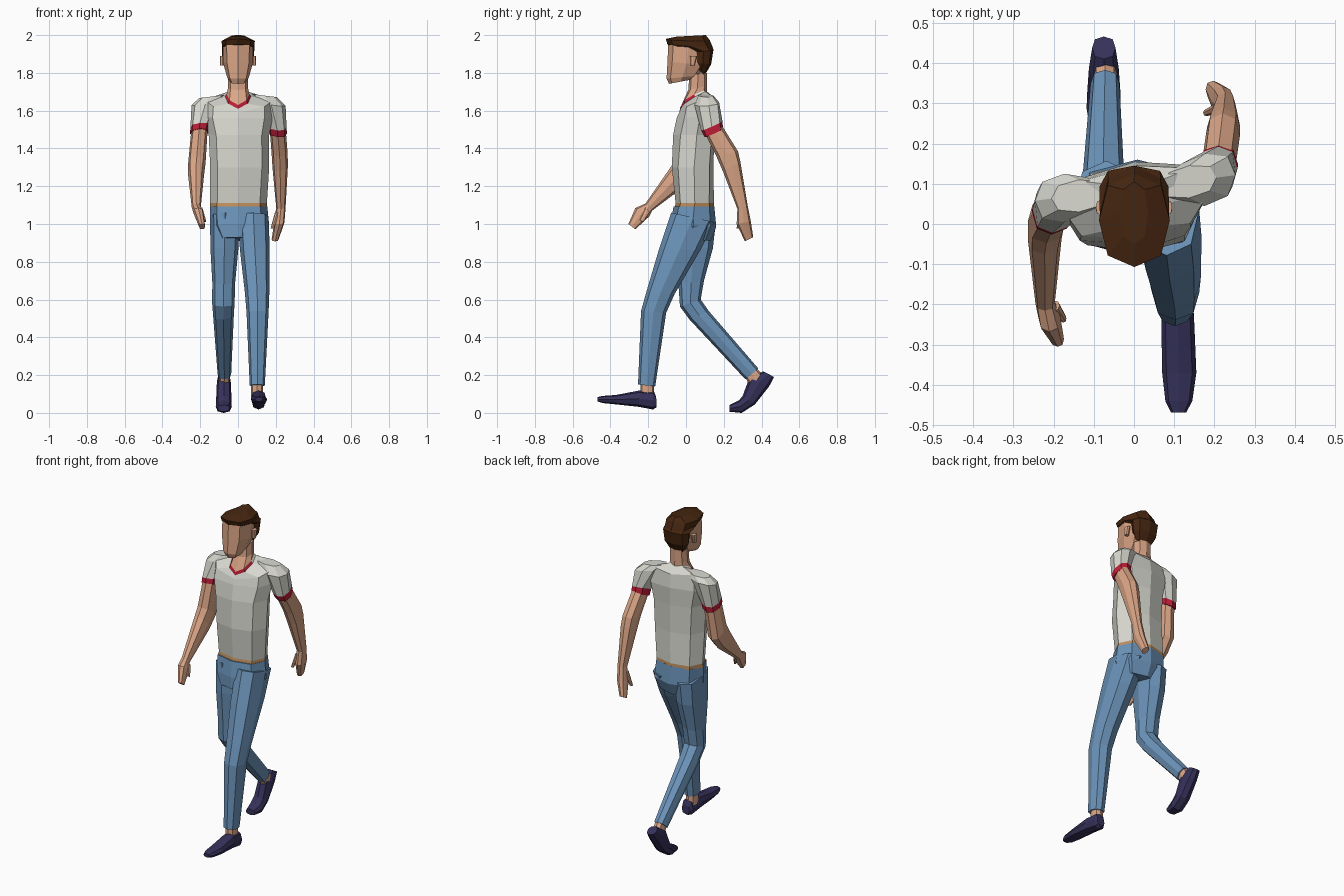
import bpy, bmesh, math


def material(name, rgb):
    m = bpy.data.materials.new(name)
    lin = [((c / 255 + 0.055) / 1.055) ** 2.4 if c > 10 else c / 3300 for c in rgb]
    m.diffuse_color = (*lin, 1)
    return m


SKIN = material("skin", (218, 165, 134))
SHIRT = material("off_white", (216, 216, 208))
RED = material("red_trim", (190, 30, 55))
JEANS = material("denim_blue", (108, 148, 186))
TAN = material("tan_belt", (190, 142, 92))
SHOE = material("navy_shoe", (54, 49, 90))
HAIR = material("dark_brown", (70, 38, 16))


def ring(f, b, x0, x1, shear=0.0, tilt=0.0, lift=0.0, n=8, p=0.82):
    """Rounded section through front point f=(y,z) and back point b, from x0 to x1."""
    pts = []
    for k in range(n):
        a = 2 * math.pi * k / n
        c = math.copysign(abs(math.cos(a)) ** p, math.cos(a)) if abs(math.cos(a)) > 1e-6 else 0
        s = math.copysign(abs(math.sin(a)) ** p, math.sin(a)) if abs(math.sin(a)) > 1e-6 else 0
        dx = (x1 - x0) / 2 * s
        pts.append(((x0 + x1) / 2 + dx,
                    (f[0] + b[0]) / 2 + (f[0] - b[0]) / 2 * c + shear * dx,
                    (f[1] + b[1]) / 2 + (f[1] - b[1]) / 2 * c + tilt * dx + lift * abs(s)))
    return pts


def loft(name, rings, mats, rule=None):
    """Skin the rings; mats is one material or one per segment."""
    if not isinstance(mats, list):
        mats = [mats] * (len(rings) - 1)
    slots = list(dict.fromkeys(mats))
    bm = bmesh.new()
    loops = [[bm.verts.new(q) for q in r] for r in rings]
    for i, (lo, hi) in enumerate(zip(loops, loops[1:])):
        for k in range(len(lo)):
            j = (k + 1) % len(lo)
            face = bm.faces.new((lo[k], lo[j], hi[j], hi[k]))
            mat = mats[i]
            if rule:
                mat = rule(mat, face.calc_center_median())
            face.material_index = slots.index(mat)
    bm.faces.new(loops[0]).material_index = slots.index(mats[0])
    bm.faces.new(loops[-1]).material_index = slots.index(mats[-1])
    bmesh.ops.recalc_face_normals(bm, faces=bm.faces)
    me = bpy.data.meshes.new(name)
    bm.to_mesh(me)
    bm.free()
    for m in slots:
        me.materials.append(m)
    ob = bpy.data.objects.new(name, me)
    bpy.context.collection.objects.link(ob)
    return ob


# Torso with belt, shirt, collar trim (front half only) and neck
loft("torso_and_neck", [
    ring((-.060, 1.085), (.150, 1.085), -.148, .154),
    ring((-.055, 1.11), (.148, 1.11), -.147, .153),
    ring((-.075, 1.30), (.145, 1.30), -.147, .165, .05),
    ring((-.068, 1.47), (.150, 1.47), -.155, .165, .10),
    ring((-.050, 1.56), (.155, 1.58), -.180, .185, .12),
    ring((-.036, 1.59), (.145, 1.66), -.175, .185, .12, 0, .03),
    ring((-.028, 1.61), (.118, 1.695), -.068, .068, .05, 0, .022),
    ring((-.024, 1.63), (.112, 1.70), -.060, .060, 0, 0, .022),
    ring((.012, 1.71), (.110, 1.73), -.053, .053),
    ring((.018, 1.79), (.110, 1.80), -.052, .052),
], [TAN, SHIRT, SHIRT, SHIRT, SHIRT, SHIRT, RED, SKIN, SKIN],
    lambda m, c: SHIRT if m == RED and c.y > .05 else m)

# Head
loft("head", [
    ring((-.090, 1.742), (.030, 1.765), -.043, .043),
    ring((-.103, 1.770), (.065, 1.785), -.058, .058),
    ring((-.098, 1.860), (.105, 1.840), -.078, .078),
    ring((-.094, 1.950), (.120, 1.930), -.080, .080),
    ring((-.070, 1.975), (.100, 1.970), -.060, .060),
], SKIN)

# Hair: nape, sides and flat fringe
loft("hair", [
    ring((.060, 1.825), (.098, 1.785), -.055, .055),
    ring((.045, 1.855), (.133, 1.845), -.080, .080),
    ring((.040, 1.910), (.145, 1.920), -.086, .086),
    ring((-.098, 1.950), (.144, 1.930), -.085, .087),
    ring((-.107, 1.980), (.125, 1.975), -.087, .089, 0, 0, -.008),
    ring((-.050, 1.992), (.105, 2.000), -.035, .035),
], HAIR)

# Ears
for side, label in ((-1, "left"), (1, "right")):
    xs = sorted((side * .070, side * .095))
    loft(f"{label}_ear", [ring((.025, 1.84), (.045, 1.84), *xs),
                          ring((.022, 1.89), (.060, 1.89), *xs)], SKIN)

# Pelvis
loft("jeans_seat", [
    ring((-.066, 1.093), (.150, 1.093), -.149, .155),
    ring((-.082, 1.00), (.160, .985), -.148, .165),
    ring((-.085, .93), (.130, .91), -.11, .13),
], JEANS)

# Legs: one striding forward, one pushing off behind
loft("front_jeans_leg", [
    ring((-.078, 1.06), (.150, 1.01), .000, .162),
    ring((-.142, .87), (.075, .86), .010, .168),
    ring((-.207, .65), (-.060, .63), .036, .166),
    ring((-.238, .54), (-.105, .53), .045, .162),
    ring((-.254, .15), (-.163, .14), .062, .142),
], JEANS)
loft("rear_jeans_leg", [
    ring((-.060, 1.06), (.157, 1.00), -.148, .010),
    ring((-.058, .87), (.142, .87), -.146, .002),
    ring((-.040, .68), (.095, .70), -.136, -.015),
    ring((-.032, .563), (.078, .60), -.137, -.018),
    ring((.018, .495), (.120, .54), -.132, -.022),
    ring((.315, .177), (.383, .235), -.108, -.036),
], JEANS)

# Ankles
loft("front_ankle", [ring((-.240, .20), (-.172, .20), .070, .132),
                     ring((-.242, .09), (-.168, .08), .070, .134)], SKIN)
loft("rear_ankle", [ring((.300, .215), (.355, .260), -.100, -.044),
                    ring((.345, .130), (.415, .190), -.102, -.042)], SKIN)

# Shoes, heel to toe (sole point, then upper point)
loft("front_shoe", [
    ring((-.155, .030), (-.158, .085), .085, .138),
    ring((-.175, .018), (-.170, .115), .072, .146),
    ring((-.250, .032), (-.250, .118), .068, .150),
    ring((-.370, .045), (-.370, .095), .070, .155),
    ring((-.440, .052), (-.440, .090), .078, .145),
    ring((-.468, .060), (-.468, .084), .092, .130),
], SHOE)
loft("rear_shoe", [
    ring((.466, .190), (.410, .220), -.104, -.046),
    ring((.440, .140), (.335, .185), -.112, -.038),
    ring((.365, .045), (.300, .090), -.116, -.034),
    ring((.295, .000), (.280, .066), -.118, -.033),
    ring((.230, .006), (.230, .042), -.108, -.044),
], SHOE)

# Arms: sleeve, red cuff, then forearm and hand
loft("left_sleeve", [
    ring((.030, 1.675), (.110, 1.675), -.205, -.070, .1, .12),
    ring((.005, 1.635), (.125, 1.645), -.246, -.100, .1, .15),
    ring((-.022, 1.535), (.098, 1.495), -.252, -.152, 0, .1),
    ring((-.026, 1.505), (.092, 1.460), -.254, -.155, 0, .1),
], [SHIRT, SHIRT, RED])
loft("left_arm", [
    ring((-.015, 1.53), (.085, 1.490), -.246, -.160),
    ring((-.048, 1.36), (.060, 1.280), -.264, -.172),
    ring((-.075, 1.31), (.000, 1.205), -.264, -.180),
    ring((-.215, 1.108), (-.180, 1.070), -.245, -.197),
    ring((-.268, 1.085), (-.195, 1.040), -.238, -.183),
    ring((-.305, 1.000), (-.268, .972), -.206, -.174),
], SKIN)
loft("right_sleeve", [
    ring((.065, 1.680), (.145, 1.680), .070, .205, .15, -.12),
    ring((.045, 1.630), (.175, 1.645), .100, .252, .15, -.15),
    ring((.080, 1.495), (.193, 1.545), .160, .257, 0, -.1),
    ring((.098, 1.460), (.196, 1.505), .162, .259, 0, -.1),
], [SHIRT, SHIRT, RED])
loft("right_arm", [
    ring((.095, 1.49), (.185, 1.530), .167, .252),
    ring((.160, 1.36), (.275, 1.385), .178, .263),
    ring((.195, 1.28), (.288, 1.330), .182, .264),
    ring((.272, 1.08), (.326, 1.100), .202, .252),
    ring((.268, 1.00), (.343, 1.015), .192, .246),
    ring((.312, .908), (.356, .930), .178, .215),
], SKIN)

# Thumbs
loft("left_thumb", [ring((-.215, 1.09), (-.190, 1.06), -.215, -.185),
                    ring((-.245, 1.02), (-.225, 1.01), -.183, -.168)], SKIN)
loft("right_thumb", [ring((.275, 1.06), (.300, 1.06), .195, .222),
                     ring((.268, .975), (.285, .975), .172, .190)], SKIN)
